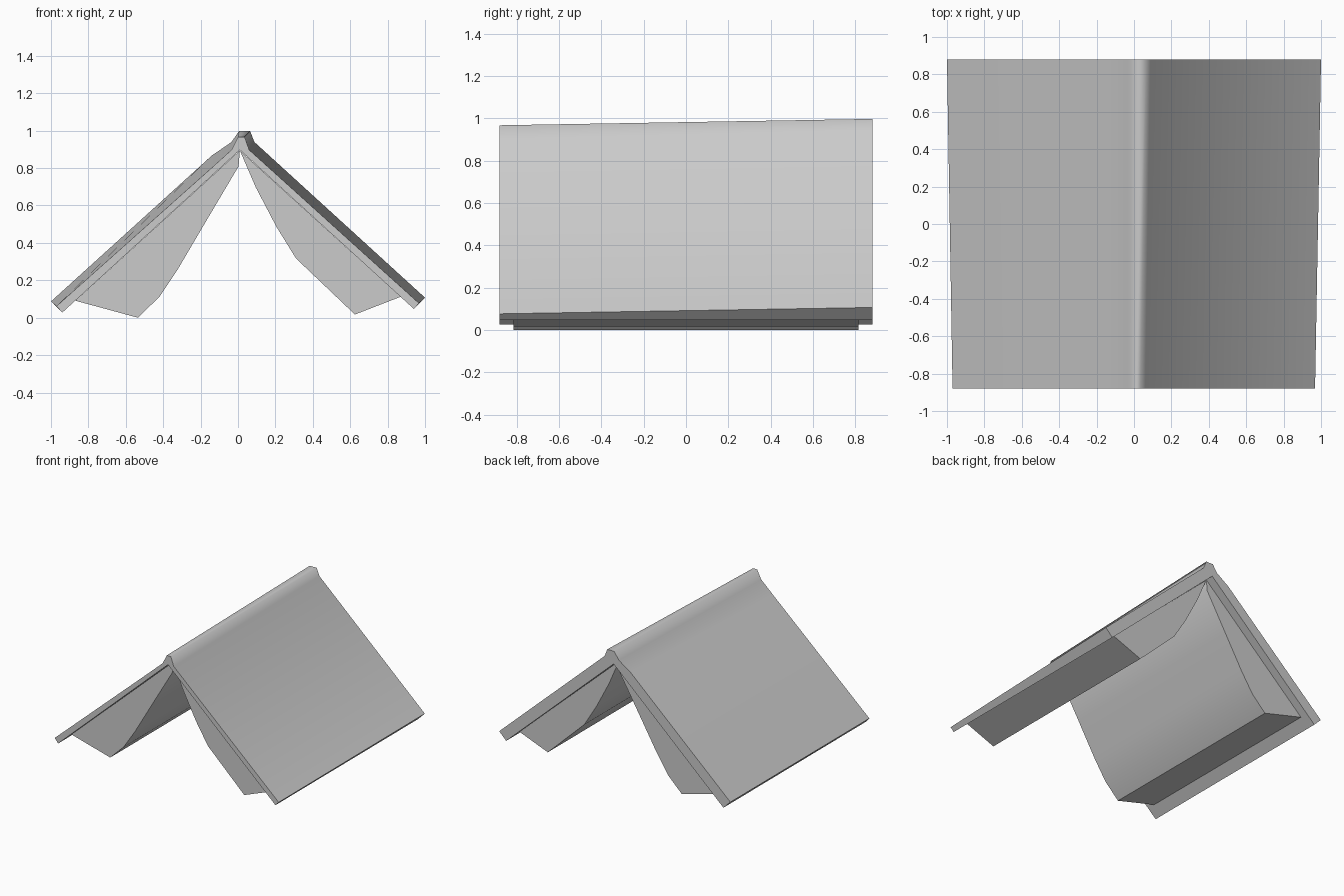
import bpy, bmesh, math

if "Cube" in bpy.data.objects:
    bpy.data.objects.remove(bpy.data.objects["Cube"])


def loft(name, front, back, half_depth, angle):
    """Skin between a front and a back x-z outline, capped at both ends."""
    bm = bmesh.new()
    a = [bm.verts.new((x, -half_depth, z)) for x, z in front]
    b = [bm.verts.new((x, half_depth, z)) for x, z in back]
    n = len(a)
    for i in range(n):
        j = (i + 1) % n
        bm.faces.new((a[i], a[j], b[j], b[i]))
    bm.faces.new(a)
    bm.faces.new(b)
    bmesh.ops.recalc_face_normals(bm, faces=bm.faces)
    mesh = bpy.data.meshes.new(name)
    bm.to_mesh(mesh)
    bm.free()
    obj = bpy.data.objects.new(name, mesh)
    bpy.context.collection.objects.link(obj)
    bpy.ops.object.select_all(action='DESELECT')
    obj.select_set(True)
    bpy.context.view_layer.objects.active = obj
    bpy.ops.object.shade_smooth_by_angle(angle=math.radians(angle))
    return obj


# Folded cover with raised spine, slightly thicker towards the back
inside = [(0.94, 0.05), (0.01, 0.90), (-0.94, 0.03)]
outer_front = [(-0.97, 0.065), (-0.14, 0.805), (-0.035, 0.90), (0.0, 0.97),
               (0.035, 0.97), (0.06, 0.90), (0.968, 0.08)]
outer_back = [(-1.0, 0.09), (-0.14, 0.87), (-0.035, 0.942), (0.005, 1.0),
              (0.065, 1.0), (0.088, 0.942), (1.0, 0.11)]
loft("cover", inside + outer_front, inside + outer_back, 0.88, 70)

# Two fanned page blocks hanging inside the cover
left = [(0.01, 0.897), (-0.87, 0.094), (-0.535, 0.003), (-0.42, 0.115),
        (-0.32, 0.265), (-0.17, 0.52), (0.003, 0.812)]
right = [(0.01, 0.897), (0.095, 0.70), (0.205, 0.49), (0.31, 0.32),
         (0.625, 0.02), (0.87, 0.115)]
for name, outline in (("left_pages", left), ("right_pages", right)):
    loft(name, outline, outline, 0.815, 40)

# Rest the model on the ground
low = min(v.co.z for o in bpy.data.objects for v in o.data.vertices)
for o in bpy.data.objects:
    o.location.z -= low
